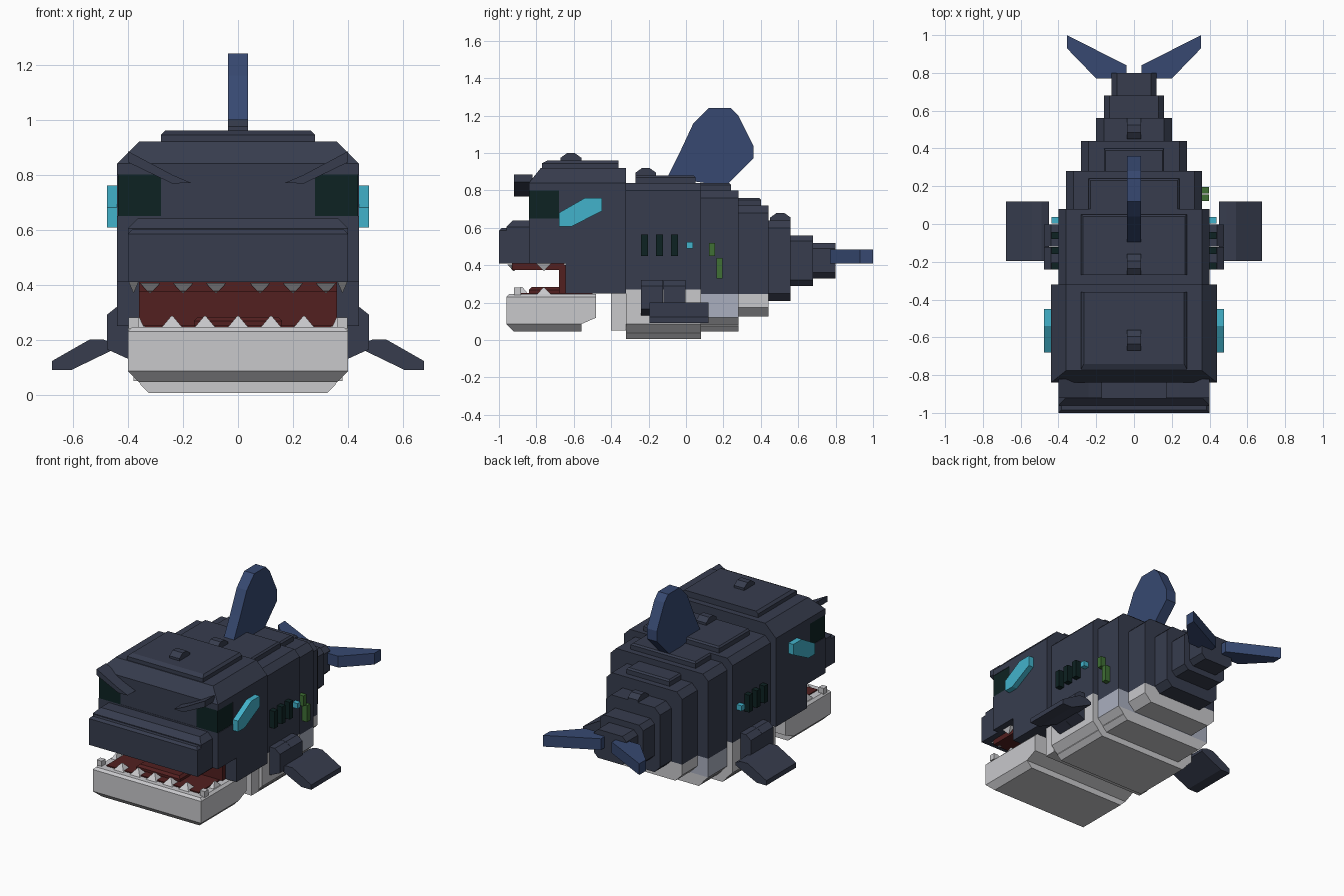
import bpy
from mathutils import Vector


def material(name, rgb):
    m = bpy.data.materials.new(name)
    m.diffuse_color = (*rgb, 1)
    return m


NAVY = material("slate navy", (0.038, 0.046, 0.076))
WHITE = material("belly white", (0.58, 0.58, 0.60))
PALE = material("pale blue grey", (0.40, 0.43, 0.52))
BLUE = material("fin blue", (0.038, 0.066, 0.165))
RED = material("mouth red", (0.085, 0.014, 0.014))
CYAN = material("bright cyan", (0.055, 0.45, 0.60))
TEAL = material("dark teal", (0.004, 0.016, 0.016))
GREEN = material("moss green", (0.05, 0.16, 0.035))


def make(name, verts, faces, mat):
    me = bpy.data.meshes.new(name)
    me.from_pydata(verts, [], faces)
    me.materials.append(mat)
    ob = bpy.data.objects.new(name, me)
    bpy.context.collection.objects.link(ob)
    return ob


def loft(name, rings, mat):
    """Skin equal-length rings of points and cap both ends, outward normals."""
    n = len(rings[0])
    verts = [p for r in rings for p in r]
    faces = [[i * n + j, i * n + (j + 1) % n, (i + 1) * n + (j + 1) % n, (i + 1) * n + j]
             for i in range(len(rings) - 1) for j in range(n)]
    faces += [list(range(n))[::-1], list(range(len(verts) - n, len(verts)))]
    vol = 0
    for f in faces:
        for k in range(1, len(f) - 1):
            a, b, c = (Vector(verts[f[q]]) for q in (0, k, k + 1))
            vol += a.dot(b.cross(c))
    if vol < 0:
        faces = [f[::-1] for f in faces]
    return make(name, verts, faces, mat)


def block(name, x0, x1, y0, y1, z0, z1, mat, top=0, bottom=0, front=0, back=0):
    """Box with chamfered sides at top and bottom; front/back lean with them."""
    levels = [(z0, bottom)]
    if bottom:
        levels.append((z0 + bottom, 0))
    if top:
        levels.append((z1 - top, 0))
    levels.append((z1, top))
    rings = []
    for z, c in levels:
        f, b = c * front, c * back
        rings.append([(x0 + c, y0 + f, z), (x1 - c, y0 + f, z),
                      (x1 - c, y1 - b, z), (x0 + c, y1 - b, z)])
    return loft(name, rings, mat)


def centred(name, w, *args, **kw):
    return block(name, -w, w, *args, **kw)


def prism(name, pts, axis, lo, hi, mat, side=1):
    """Extrude a 2D outline along an axis; side mirrors it across x."""
    def place(p, t):
        x, y, z = {"x": (t, p[0], p[1]), "y": (p[0], t, p[1]), "z": (p[0], p[1], t)}[axis]
        return (side * x, y, z)
    return loft(name, [[place(p, t) for p in pts] for t in (lo, hi)], mat)


def tooth(name, x, y, z, dx, dy, h):
    base = [(x - dx, y - dy, z), (x + dx, y - dy, z), (x + dx, y + dy, z), (x - dx, y + dy, z)]
    s = 0.1
    tip = [(x + (p[0] - x) * s, y + (p[1] - y) * s, z + h) for p in base]
    loft(name, [base, tip], WHITE)


# Head
centred("upper_jaw", 0.44, -0.84, -0.32, 0.41, 0.65, NAVY)
centred("cheeks", 0.44, -0.645, -0.32, 0.25, 0.41, NAVY)
centred("face", 0.28, -0.838, -0.68, 0.65, 0.80, NAVY)
centred("head_middle", 0.44, -0.68, -0.32, 0.65, 0.80, NAVY)
centred("head_top", 0.44, -0.84, -0.32, 0.80, 0.92, NAVY, top=0.08, front=0.8)
centred("head_plate", 0.28, -0.77, -0.36, 0.92, 0.96, NAVY, top=0.015, front=2)
centred("snout", 0.40, -0.96, -0.84, 0.41, 0.64, NAVY, top=0.035, front=1)
centred("snout_tip", 0.40, -1.0, -0.955, 0.41, 0.60, NAVY, top=0.015, front=1)

# Mouth and lower jaw
centred("mouth_roof", 0.36, -0.93, -0.65, 0.375, 0.411, RED)
centred("throat", 0.36, -0.68, -0.64, 0.25, 0.40, RED)
prism("lower_jaw", [(-0.96, 0.085), (-0.56, 0.085), (-0.48, 0.12), (-0.48, 0.21), (-0.96, 0.21)],
      "x", -0.40, 0.40, WHITE)
centred("jaw_underside", 0.40, -0.96, -0.56, 0.045, 0.085, WHITE, bottom=0.0399, front=1)
centred("jaw_lip", 0.40, -0.96, -0.48, 0.21, 0.245, WHITE, top=0.015, front=1)
centred("mouth_floor", 0.34, -0.90, -0.50, 0.243, 0.252, RED)
centred("tongue", 0.16, -0.84, -0.65, 0.25, 0.283, RED, top=0.015, front=1)
for i in range(3):
    for s in (-1, 1):
        tooth("upper_tooth", s * (0.08 + 0.12 * i), -0.92, 0.405, 0.037, 0.037, -0.035)
for i in range(-2, 3):
    tooth("lower_tooth", 0.12 * i, -0.88, 0.245, 0.037, 0.037, 0.04)

# Body segments: half width, y range, z range
segments = [(0.40, -0.32, 0.08, 0.27, 0.84, 0.04), (0.36, 0.08, 0.28, 0.245, 0.80, 0.04),
            (0.28, 0.28, 0.44, 0.245, 0.72, 0.04), (0.20, 0.44, 0.56, 0.21, 0.64, 0.04),
            (0.16, 0.56, 0.68, 0.29, 0.56, 0.03), (0.12, 0.68, 0.80, 0.33, 0.52, 0.03)]
for i, (w, y0, y1, z0, z1, c) in enumerate(segments):
    centred("body_segment", w, y0, y1, z0, z1, NAVY, top=c, bottom=c if i > 2 else 0)
for w, y0, y1, z in ((0.28, -0.27, 0.05, 0.84), (0.24, 0.08, 0.24, 0.80), (0.16, 0.28, 0.40, 0.72)):
    centred("back_plate", w, y0, y1, z, z + 0.04, NAVY, top=0.01, back=1)
for y0, z in ((-0.67, 0.96), (-0.27, 0.88), (0.45, 0.64)):
    prism("back_bump", [(y0, z), (y0 + 0.11, z), (y0 + 0.11, z + 0.015), (y0 + 0.075, z + 0.04),
                        (y0 + 0.035, z + 0.04), (y0, z + 0.015)], "x", -0.037, 0.037, NAVY)

# Belly
centred("throat_plate", 0.38, -0.40, -0.32, 0.05, 0.25, WHITE)
centred("belly_front", 0.40, -0.32, 0.08, 0.04, 0.285, WHITE, bottom=0.045)
centred("belly_front_plate", 0.355, -0.32, 0.08, 0.005, 0.04, WHITE, bottom=0.03)
centred("belly_middle", 0.36, 0.08, 0.28, 0.12, 0.245, PALE)
centred("belly_middle_base", 0.36, 0.08, 0.28, 0.08, 0.12, WHITE, bottom=0.0399)
centred("belly_middle_plate", 0.32, 0.08, 0.28, 0.045, 0.08, WHITE, bottom=0.03)
centred("belly_rear", 0.28, 0.28, 0.44, 0.125, 0.245, WHITE, bottom=0.05)

# Dorsal fin
prism("dorsal_fin", [(-0.10, 0.87), (-0.03, 1.01), (0.04, 1.16), (0.12, 1.24), (0.24, 1.24),
                     (0.28, 1.20), (0.36, 1.04), (0.36, 0.97), (0.23, 0.84), (0.10, 0.84)],
      "x", -0.037, 0.037, BLUE)

# Mirrored parts
for s in (-1, 1):
    prism("tail_fin", [(0.04, 0.84), (0.04, 0.77), (0.20, 0.77), (0.355, 0.93), (0.355, 1.0)],
          "z", 0.41, 0.485, BLUE, s)
    prism("eye_socket", [(-0.84, 0.65), (-0.68, 0.65), (-0.68, 0.80), (-0.84, 0.80)],
          "x", 0.28, 0.437, TEAL, s)
    prism("brow", [(0.40, 0.885), (0.24, 0.80), (0.17, 0.77), (0.24, 0.768), (0.40, 0.845)],
          "y", -0.92, -0.82, NAVY, s)
    prism("eye_panel", [(-0.68, 0.68), (-0.68, 0.608), (-0.61, 0.608), (-0.45, 0.69),
                        (-0.45, 0.76), (-0.54, 0.76)], "x", 0.435, 0.477, CYAN, s)
    for y in (-0.24, -0.16, -0.08):
        prism("gill", [(y, 0.45), (y + 0.037, 0.45), (y + 0.037, 0.565), (y, 0.565)],
              "x", 0.39, 0.437, TEAL, s)
    prism("side_light", [(0.003, 0.49), (0.037, 0.49), (0.037, 0.525), (0.003, 0.525)],
          "x", 0.39, 0.437, CYAN, s)
    for y0, y1 in ((-0.24, -0.122), (-0.12, -0.002)):
        prism("flipper_root", [(0.39, 0.13), (0.40, 0.13), (0.477, 0.165), (0.477, 0.29),
                               (0.44, 0.32), (0.39, 0.32)], "y", y0, y1, NAVY, s)
    prism("flipper", [(0.45, 0.165), (0.605, 0.09), (0.677, 0.09), (0.677, 0.122),
                      (0.54, 0.20), (0.49, 0.20), (0.45, 0.185)], "y", -0.195, 0.12, NAVY, s)
    # Corner pegs and side teeth
    x = 0.38 * s
    block("jaw_peg", x - 0.018, x + 0.018, -0.92, -0.882, 0.24, 0.28, WHITE)
    tooth("upper_side_tooth", x, -0.76, 0.41, 0.018, 0.04, -0.038)
    tooth("lower_side_tooth", 0.36 * s, -0.76, 0.245, 0.018, 0.037, 0.035)

# Green growths on one side
block("moss_upper", 0.35, 0.397, 0.122, 0.155, 0.45, 0.52, GREEN)
block("moss_lower", 0.35, 0.397, 0.162, 0.195, 0.33, 0.44, GREEN)
